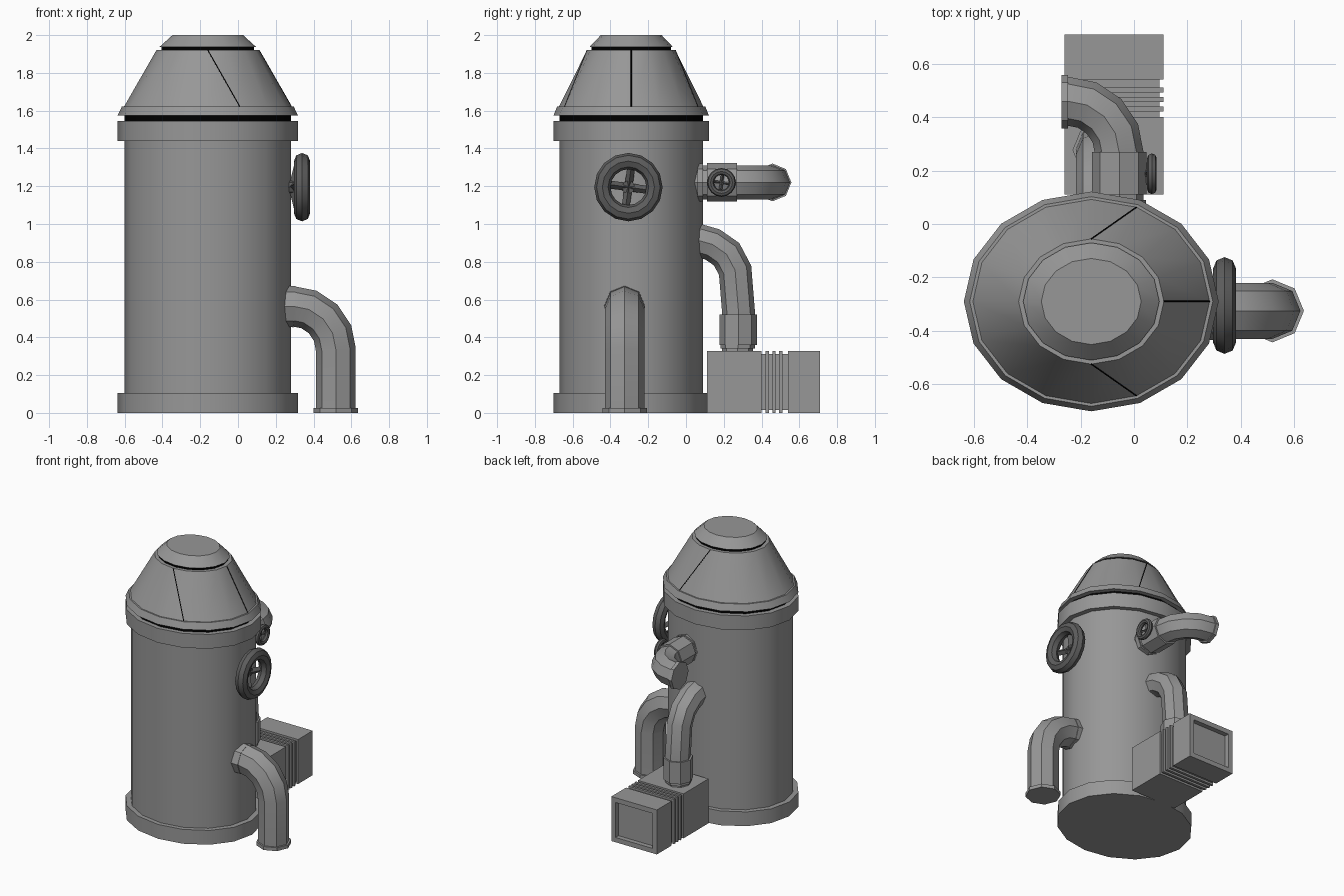
import bpy, bmesh, math
from math import cos, sin, pi
from mathutils import Vector

if "Cube" in bpy.data.objects:
    bpy.data.objects.remove(bpy.data.objects["Cube"])

CX, CY, RATIO = -0.16, -0.29, 0.862   # axis and squash of the oval tank


def material(name, v):
    m = bpy.data.materials.new(name)
    m.diffuse_color = (v, v, v, 1)
    m.use_nodes = True
    m.node_tree.nodes["Principled BSDF"].inputs["Base Color"].default_value = m.diffuse_color
    return m


black = material("dark_gap", 0.0)
iron = material("iron_grey", 0.31)
wheel_grey = material("wheel_grey", 0.11)


def finish(ob, mat):
    """Assign a material and smooth all but the sharp edges."""
    ob.data.materials.append(mat)
    bpy.ops.object.select_all(action='DESELECT')
    ob.select_set(True)
    bpy.context.view_layer.objects.active = ob
    bpy.ops.object.shade_smooth_by_angle(angle=math.radians(30))
    return ob


def skin(name, rings, mat=iron):
    """Join rings of equal point count into a capped solid."""
    bm = bmesh.new()
    loops = [[bm.verts.new(p) for p in r] for r in rings]
    n = len(loops[0])
    for a, b in zip(loops, loops[1:]):
        for i in range(n):
            j = (i + 1) % n
            bm.faces.new((a[i], a[j], b[j], b[i]))
    bm.faces.new(loops[0][::-1])
    bm.faces.new(loops[-1])
    bmesh.ops.recalc_face_normals(bm, faces=bm.faces)
    me = bpy.data.meshes.new(name)
    bm.to_mesh(me)
    bm.free()
    ob = bpy.data.objects.new(name, me)
    bpy.context.collection.objects.link(ob)
    return finish(ob, mat)


def oval(r, ang, z):
    return Vector((CX + r * cos(ang), CY + RATIO * r * sin(ang), z))


def lathe(name, profile, mat=iron):
    return skin(name, [[oval(r, i * pi / 8, z) for i in range(16)] for r, z in profile], mat)


def pipe(name, pts, r, normal, sides=8, mat=iron):
    """Sweep a polygon along a planar path; normal is perpendicular to its plane."""
    pts = [Vector(p) for p in pts]
    nrm = Vector(normal)
    rings = []
    for i, p in enumerate(pts):
        t0 = (p - pts[max(i - 1, 0)]).normalized()
        t1 = (pts[min(i + 1, len(pts) - 1)] - p).normalized()
        t = (t0 + t1).normalized()
        u = nrm.cross(t)
        m = 1 / max(t.dot(t1 if t1.length else t0), 0.5)
        rings.append([p + r * (m * cos(a) * u + sin(a) * nrm)
                      for a in (2 * pi * k / sides for k in range(sides))])
    return skin(name, rings, mat)


def box(name, lo, hi):
    ring = lambda y: [(lo[0], y, lo[2]), (hi[0], y, lo[2]), (hi[0], y, hi[2]), (lo[0], y, hi[2])]
    return skin(name, [ring(lo[1]), ring(hi[1])])


def arc(c, r, a0, a1, n=4):
    return [(c[0] + r * cos(math.radians(a0 + (a1 - a0) * i / n)),
             c[1] + r * sin(math.radians(a0 + (a1 - a0) * i / n))) for i in range(n + 1)]


# oval tank, dark gaps, rimmed cone lid and top cap
lathe("tank", [(.477, 0), (.477, .105), (.44, .105), (.44, 1.44), (.477, 1.44), (.477, 1.545)])
lathe("lower_gap", [(.44, 1.54), (.44, 1.58)], black)
lathe("cone_lid", [(.477, 1.575), (.455, 1.622), (.443, 1.622), (.272, 1.92)])
lathe("upper_gap", [(.245, 1.915), (.245, 1.945)], black)
lathe("top_cap", [(.255, 1.938), (.187, 2.0)])

# dark seams on the lid
for i, (a_top, a_bot) in enumerate(((90, 67.5), (0, 0), (-90, -67.5))):
    p = oval(.270, math.radians(a_top), 1.92)
    q = oval(.441, math.radians(a_bot), 1.622)
    side = (q - p).cross(Vector((0, 0, 1))).normalized()
    pipe("lid_seam_%d" % (i + 1), [p, q], .004, side, 4, black)

# side outlet pipe
path = [(.23, .565)] + arc((.288, .335), .23, 90, 0) + [(.518, .01)]
pipe("side_pipe", [(x, -.325, z) for x, z in path], .105, (0, 1, 0))
pipe("side_pipe_foot", [(.518, -.325, 0), (.518, -.325, .025)], .118, (0, 1, 0))
pipe("side_pipe_root", [(.24, -.325, .565), (.30, -.325, .562)], .109, (0, 1, 0))

# back down pipe with its collar
path = [(0, .915), (.07, .912), (.14, .892), (.215, .84), (.26, .755), (.28, .51)]
pipe("down_pipe", [(-.13, y, z) for y, z in path], .087, (1, 0, 0))
pipe("down_pipe_collar", [(-.13, .277, .36), (-.13, .277, .52)], .1, (1, 0, 0))
# taper and small foot under the collar
pipe("down_pipe_neck", [(-.13, .272, .31), (-.13, .272, .345)], .082, (1, 0, 0))
pipe("down_pipe_taper", [(-.13, .274, .34), (-.13, .274, .365)], .092, (1, 0, 0))

# upper back elbow, its valve collar and end flange
path = [(-.055, .03)] + arc((-.25, .265), .195, 0, 90) + [(-.265, .46)]
pipe("upper_elbow", [(x, y, 1.22) for x, y in path], .09, (0, 0, 1))
pipe("valve_collar", [(-.055, .11, 1.22), (-.055, .27, 1.22)], .102, (0, 0, 1))
pipe("elbow_root", [(-.055, .06, 1.22), (-.055, .09, 1.22)], .1, (0, 0, 1))
pipe("elbow_lip", [(-.247, .458, 1.22), (-.272, .458, 1.22)], .1, (0, 0, 1))


def handwheel(name, c, s):
    """Valve wheel facing +x with dished spokes."""
    c = Vector(c)
    bpy.ops.mesh.primitive_torus_add(location=c, rotation=(0, pi / 2, 0), major_segments=16,
                                     minor_segments=8, major_radius=.138 * s, minor_radius=.043 * s)
    bpy.context.object.name = name + "_rim"
    finish(bpy.context.object, wheel_grey)
    hub = c + Vector((-.05 * s, 0, 0))
    for k in range(4):
        a = math.radians(82) + k * pi / 2
        d = Vector((0, cos(a), sin(a)))
        pipe(name + "_spoke_%d" % (k + 1), [hub, c + d * .12 * s + Vector((-.02 * s, 0, 0))],
             .021 * s, (0, -sin(a), cos(a)), 4, wheel_grey)
    pipe(name + "_stem", [hub - Vector((.05 * s, 0, 0)), hub + Vector((.02 * s, 0, 0))],
         .035 * s, (0, 1, 0), 8, wheel_grey)


handwheel("large_wheel", (.339, -.305, 1.195), 1)
handwheel("small_wheel", (.067, .188, 1.22), .42)

# vent box: front block, ribbed neck, hollow-ended back block
X0, X1, H = -.26, .11, .327
box("vent_block", (X0, .11, 0), (X1, .40, H))
box("vent_neck", (X0 + .014, .39, .014), (X1 - .014, .55, H - .014))
for i in range(3):
    y = .421 + i * .036
    box("vent_rib_%d" % (i + 1), (X0, y, 0), (X1, y + .018, H))


def rect(m, y):
    return [(X0 + m, y, m), (X1 - m, y, m), (X1 - m, y, H - m), (X0 + m, y, H - m)]


skin("vent_end", [rect(0, .54), rect(0, .71), rect(.035, .71), rect(.035, .675)])
